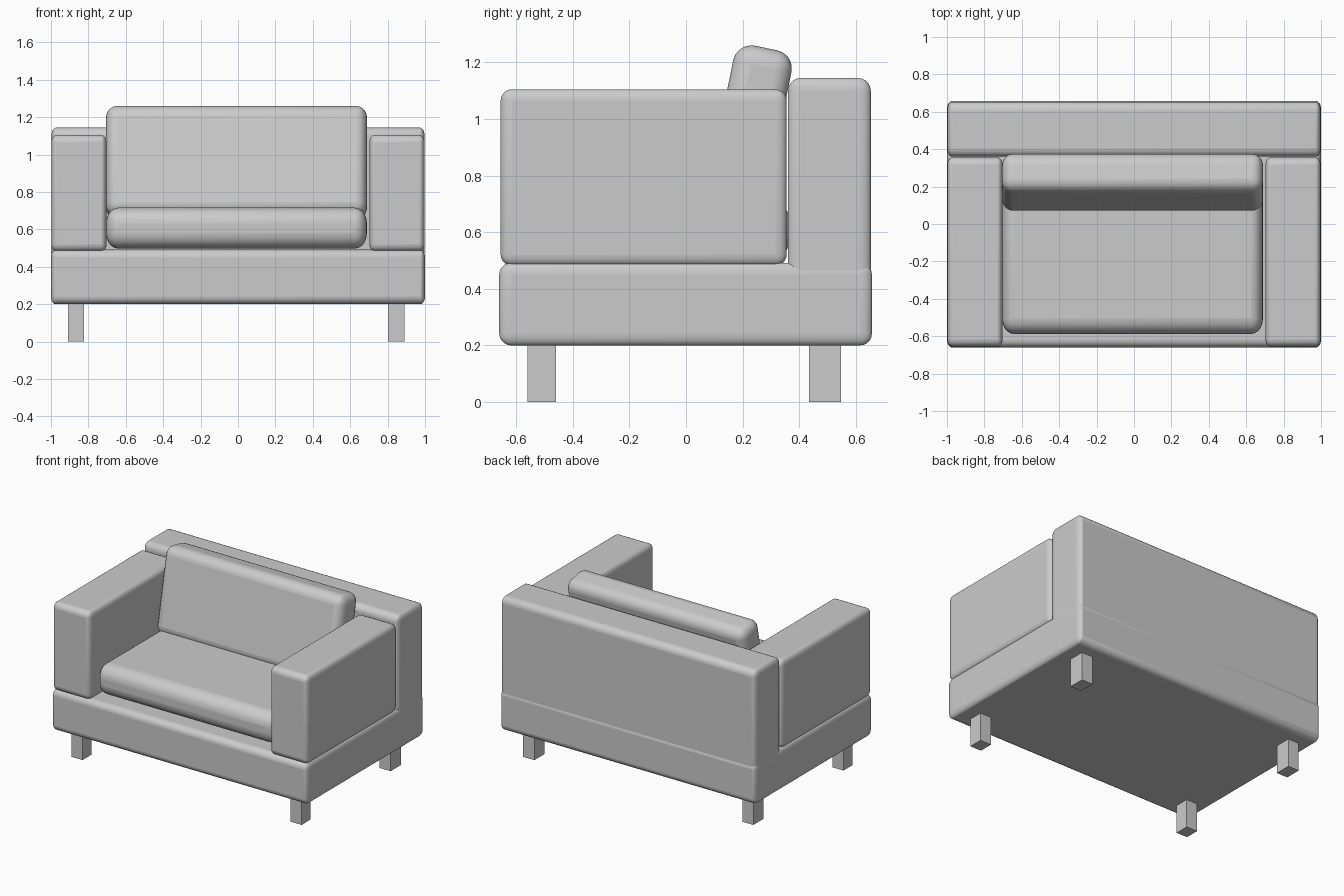
import bpy
import math

default = bpy.data.objects.get("Cube")
if default:
    bpy.data.objects.remove(default, do_unlink=True)

grey = bpy.data.materials.new("light grey")
grey.use_nodes = True
colour = (0.6, 0.6, 0.6, 1)
grey.diffuse_color = colour
grey.node_tree.nodes["Principled BSDF"].inputs["Base Color"].default_value = colour


def block(name, x, y, z, radius=0, squash=1, tilt=0):
    """Box spanning the given ranges; its rounded edges are narrowed along x by squash."""
    spans = (x, y, z)
    centre = [(a + b) / 2 for a, b in spans]
    size = [b - a for a, b in spans]
    bpy.ops.mesh.primitive_cube_add(size=1, location=centre)
    obj = bpy.context.object
    obj.name = name
    obj.scale = (size[0] / squash, size[1], size[2])
    bpy.ops.object.transform_apply(location=False, rotation=False, scale=True)
    obj.data.materials.append(grey)
    if radius:
        bevel = obj.modifiers.new("rounding", 'BEVEL')
        bevel.width = radius
        bevel.segments = 5
        bpy.ops.object.shade_smooth_by_angle(angle=math.radians(40))
        obj.scale.x = squash
    obj.rotation_euler.x = math.radians(tilt)
    return obj


# Upholstered frame
block("base", (-1, 1), (-0.66, 0.657), (0.2, 0.492), 0.042, 0.6)
block("backrest", (-0.998, 0.998), (0.36, 0.653), (0.2, 1.145), 0.045, 0.6)
for side, x in (("right", (-0.998, -0.703)), ("left", (0.703, 0.998))):
    block(side + "_armrest", x, (-0.655, 0.356), (0.482, 1.105), 0.04, 0.7)

# Loose cushions
block("seat_cushion", (-0.706, 0.69), (-0.588, 0.37), (0.498, 0.716), 0.085, 0.75)
block("back_cushion", (-0.706, 0.69), (0.118, 0.328), (0.657, 1.257), 0.065, 0.85, tilt=-11.5)

# Square legs
for side, x in (("right", (-0.91, -0.824)), ("left", (0.803, 0.89))):
    block("front_" + side + "_leg", x, (-0.56, -0.46), (0, 0.21))
    block("back_" + side + "_leg", x, (0.434, 0.547), (0, 0.21))
